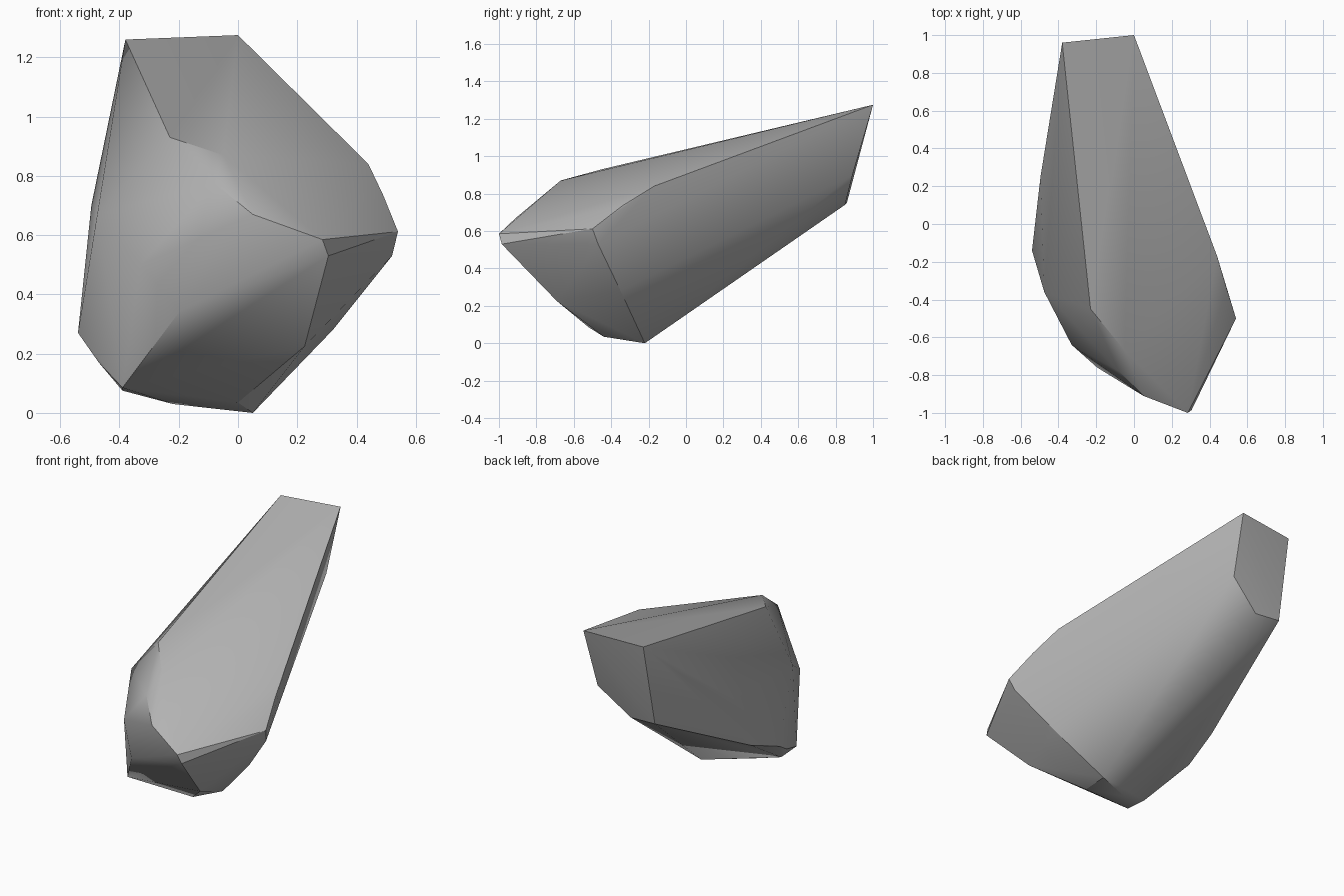
import bpy, bmesh, math

cube = bpy.data.objects.get("Cube")
if cube:
    bpy.data.objects.remove(cube)

# Single stone colour
stone = bpy.data.materials.new("stone_grey")
stone.use_nodes = True
grey = (0.45, 0.45, 0.45, 1)
stone.diffuse_color = grey
stone.node_tree.nodes["Principled BSDF"].inputs["Base Color"].default_value = grey

# Corners of the rock, grouped by region
back_end = [(-.38, .96, 1.26), (0, 1, 1.275), (-.02, .89, .9), (-.22, .85, .74), (-.39, .86, .75)]
top_ridge = [(-.23, -.45, .93), (-.05, -.67, .87), (-.08, -.78, .775), (.05, -.91, .67)]
nose = [(.285, -1, .585), (.305, -.985, .53), (-.195, -.76, .345), (-.33, -.64, .5)]
left_side = [(.54, -.5, .612), (.52, -.47, .53), (.49, -.34, .735), (.44, -.17, .84), (.32, -.35, .28)]
right_side = [(-.475, -.36, .67), (-.495, .25, .7), (-.51, .1, .36), (-.54, -.14, .27), (-.47, -.31, .17)]
underside = [(.05, -.22, 0), (.225, -.69, .225), (0, -.44, .035), (-.22, -.35, .03),
             (-.39, -.52, .085), (-.39, -.37, .075)]

# Wrap the corners in a convex skin
bm = bmesh.new()
for corner in back_end + top_ridge + nose + left_side + right_side + underside:
    bm.verts.new(corner)
hull = bmesh.ops.convex_hull(bm, input=bm.verts)
loose = {v for v in hull["geom_interior"] + hull["geom_unused"] if isinstance(v, bmesh.types.BMVert)}
bmesh.ops.delete(bm, geom=list(loose), context='VERTS')
bmesh.ops.dissolve_limit(bm, angle_limit=math.radians(3), verts=bm.verts, edges=bm.edges)
bmesh.ops.recalc_face_normals(bm, faces=bm.faces)

mesh = bpy.data.meshes.new("rock")
bm.to_mesh(mesh)
bm.free()
mesh.materials.append(stone)
rock = bpy.data.objects.new("rock", mesh)
bpy.context.collection.objects.link(rock)

# Soft facets with sharp main creases
bpy.context.view_layer.objects.active = rock
rock.select_set(True)
bpy.ops.object.shade_smooth_by_angle(angle=math.radians(30))
